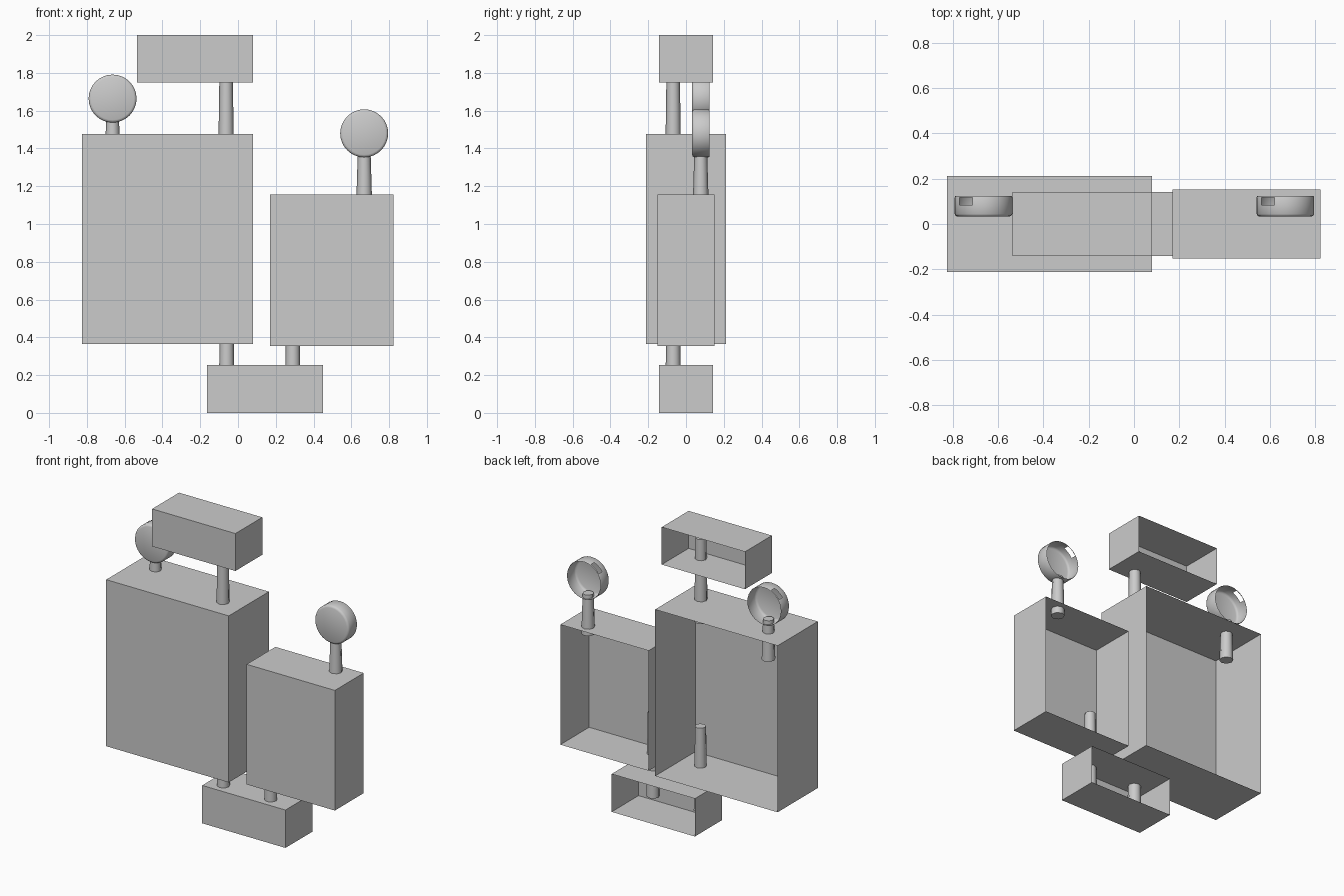
import bpy, bmesh, math

if "Cube" in bpy.data.objects:
    bpy.data.objects.remove(bpy.data.objects["Cube"])


def add_object(name, bm, smooth=False):
    bmesh.ops.recalc_face_normals(bm, faces=bm.faces[:])
    mesh = bpy.data.meshes.new(name)
    bm.to_mesh(mesh)
    bm.free()
    obj = bpy.data.objects.new(name, mesh)
    bpy.context.collection.objects.link(obj)
    if smooth:
        bpy.ops.object.select_all(action='DESELECT')
        bpy.context.view_layer.objects.active = obj
        obj.select_set(True)
        bpy.ops.object.shade_smooth_by_angle(angle=math.radians(50))
    return obj


def open_box(name, x0, x1, y0, y1, z0, z1):
    """Thin-walled cabinet, open at the back (+y)."""
    bm = bmesh.new()
    bmesh.ops.create_cube(bm, size=1)
    for v in bm.verts:
        v.co.x = x1 if v.co.x > 0 else x0
        v.co.y = y1 if v.co.y > 0 else y0
        v.co.z = z1 if v.co.z > 0 else z0
    back = [f for f in bm.faces if all(v.co.y > y1 - 1e-4 for v in f.verts)]
    bmesh.ops.delete(bm, geom=back, context='FACES')
    return add_object(name, bm)


def pipe(name, x, y, z0, z1, r0=0.042, r1=0.034):
    """Slightly tapered pipe, wider at the bottom."""
    bm = bmesh.new()
    bmesh.ops.create_cone(bm, cap_ends=True, segments=8, radius1=r0, radius2=r1, depth=z1 - z0)
    bmesh.ops.translate(bm, verts=bm.verts[:], vec=(x, y, (z0 + z1) / 2))
    return add_object(name, bm, smooth=True)


def dial(name, x, z, segments=32):
    """Round gauge housing, open at the back, with a slot in the rim."""
    profile = [(0.032, 0.113), (0.036, 0.122), (0.044, 0.127),
               (0.083, 0.127), (0.117, 0.127), (0.124, 0.124)]
    bm = bmesh.new()
    rings = []
    for y, r in profile:
        rings.append([bm.verts.new((x + r * math.cos(2 * math.pi * i / segments), y,
                                    z + r * math.sin(2 * math.pi * i / segments)))
                      for i in range(segments)])
    bm.faces.new(rings[0])
    for k in range(len(rings) - 1):
        for i in range(segments):
            if k == 3 and 10 <= i <= 12:  # slot
                continue
            j = (i + 1) % segments
            bm.faces.new((rings[k][i], rings[k][j], rings[k + 1][j], rings[k + 1][i]))
    return add_object(name, bm, smooth=True)


# Cabinets
open_box("large_cabinet", -0.825, 0.08, -0.212, 0.212, 0.365, 1.477)
open_box("small_cabinet", 0.17, 0.822, -0.152, 0.152, 0.353, 1.155)
open_box("top_box", -0.535, 0.08, -0.142, 0.142, 1.75, 2.0)
open_box("bottom_box", -0.165, 0.45, -0.142, 0.142, 0.0, 0.253)

# Connecting pipes
pipe("top_pipe", -0.063, -0.068, 1.33, 1.89)
pipe("bottom_pipe_left", -0.06, -0.068, 0.07, 0.63)
pipe("bottom_pipe_right", 0.29, -0.068, 0.07, 0.63)

# Dials on stems
for side, x, z in (("left", -0.664, 1.664), ("right", 0.668, 1.48)):
    dial(side + "_dial", x, z)
    pipe(side + "_dial_stem", x, 0.078, z - 0.37, z - 0.1)
